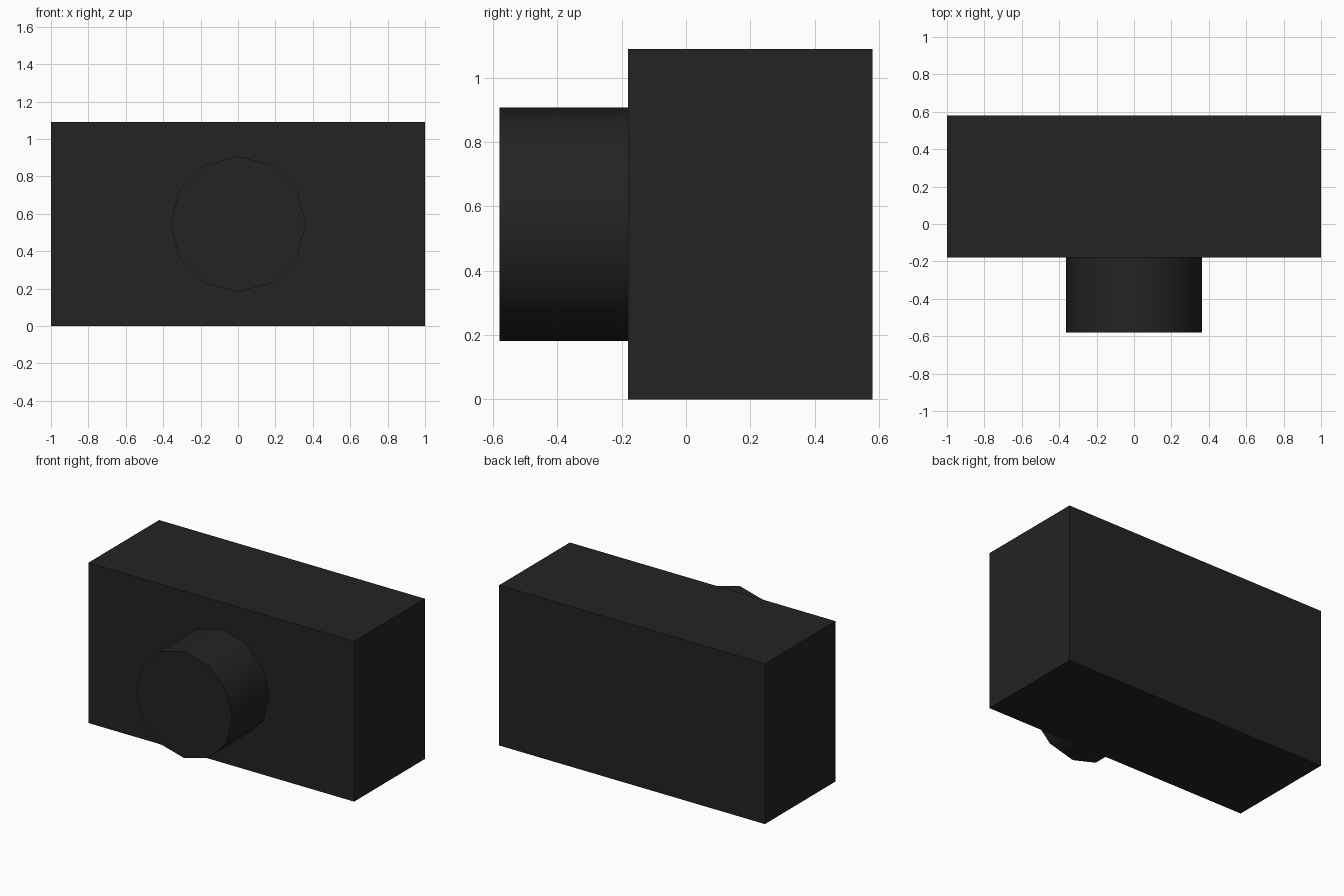
import bpy
from math import radians

cube = bpy.data.objects.get("Cube")
if cube:
    bpy.data.objects.remove(cube, do_unlink=True)

# One matte charcoal colour for the whole model
charcoal = bpy.data.materials.new("charcoal")
charcoal.use_nodes = True
colour = (0.0168, 0.0168, 0.0168, 1)
charcoal.diffuse_color = colour
charcoal.node_tree.nodes["Principled BSDF"].inputs["Base Color"].default_value = colour

WIDTH, HEIGHT = 2.0, 1.09
FRONT, BACK = -0.18, 0.58
BARREL_FRONT, EMBED = -0.58, 0.01

# Box-shaped body
bpy.ops.mesh.primitive_cube_add(size=1, location=(0, (FRONT + BACK) / 2, HEIGHT / 2))
body = bpy.context.object
body.name = "body"
body.scale = (WIDTH, BACK - FRONT, HEIGHT)
bpy.ops.object.transform_apply(location=False, rotation=False, scale=True)
body.data.materials.append(charcoal)

# Twelve-sided barrel on the front, set slightly into the body
barrel_end = FRONT + EMBED
bpy.ops.mesh.primitive_cylinder_add(
    vertices=12, radius=0.363, depth=barrel_end - BARREL_FRONT,
    location=(0, (barrel_end + BARREL_FRONT) / 2, HEIGHT / 2),
    rotation=(radians(90), 0, 0))
barrel = bpy.context.object
barrel.name = "front_barrel"
barrel.data.materials.append(charcoal)
bpy.ops.object.shade_smooth_by_angle(angle=radians(40))
